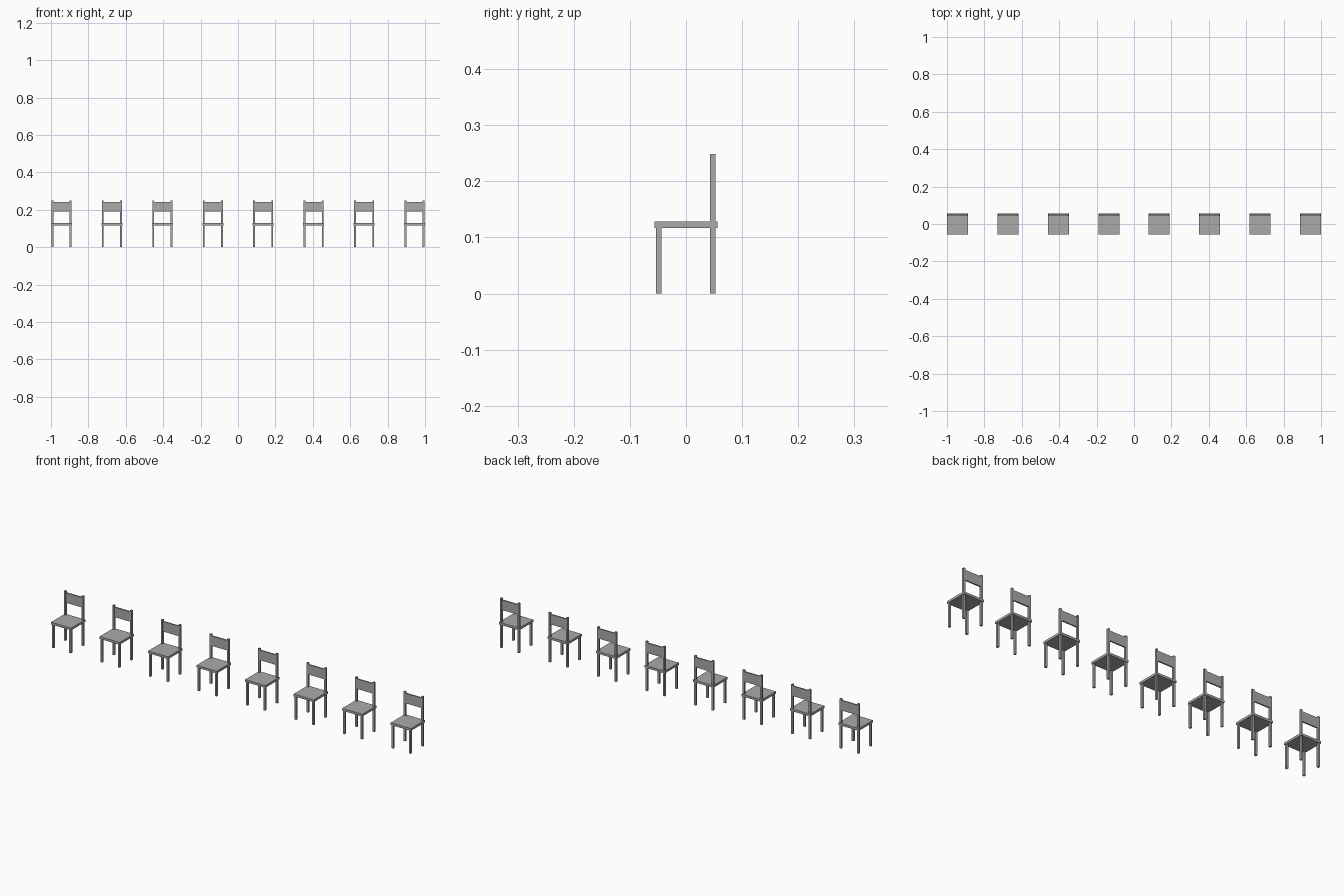
import bpy

if "Cube" in bpy.data.objects:
    bpy.data.objects.remove(bpy.data.objects["Cube"])

COUNT = 8
HALF = 0.056            # half seat width
LEG = 0.0485            # leg centre offset
T = 0.010               # leg thickness
END = 1.0 - HALF        # centre of the outermost chair

# dark grey finish
grey = bpy.data.materials.new("dark_grey")
grey.diffuse_color = (0.4, 0.4, 0.4, 1)
grey.use_nodes = True
grey.node_tree.nodes["Principled BSDF"].inputs["Base Color"].default_value = grey.diffuse_color


def box(name, centre, size):
    bpy.ops.mesh.primitive_cube_add(size=1, location=centre)
    ob = bpy.context.object
    ob.name = name
    ob.scale = size
    bpy.ops.object.transform_apply(location=False, rotation=False, scale=True)
    ob.data.materials.append(grey)
    return ob


def post(name, x, y, height):
    return box(name, (x, y, height / 2), (T, T, height))


def chair(cx):
    # seat slab
    box("seat", (cx, 0, 0.1225), (2 * HALF, 2 * HALF, 0.0115))
    # short front legs and tall back legs that carry the backrest
    for side in (-1, 1):
        post("front_leg", cx + side * LEG, -LEG, 0.120)
        post("back_leg", cx + side * LEG, LEG - 0.001, 0.249)
    # backrest panel between the posts
    box("backrest", (cx, LEG - 0.001, 0.216), (2 * LEG, 0.007, 0.050))


for i in range(COUNT):
    chair(-END + 2 * END * i / (COUNT - 1))
